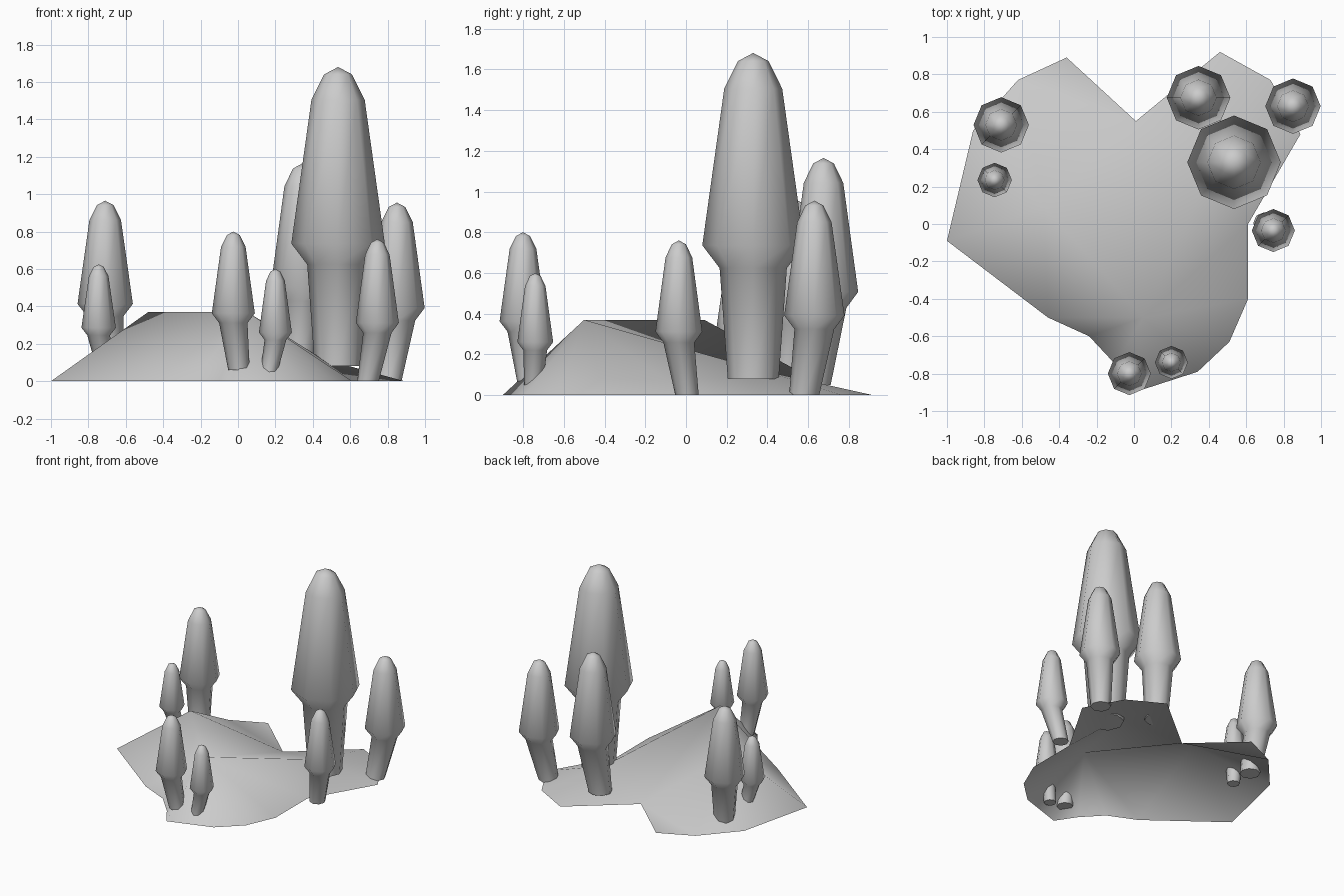
import bpy
import bmesh
import math
from mathutils import Vector
from mathutils.geometry import delaunay_2d_cdt

cube = bpy.data.objects.get("Cube")
if cube:
    bpy.data.objects.remove(cube, do_unlink=True)

GREY = (0.6, 0.6, 0.6, 1)
mat = bpy.data.materials.new("plain_grey")
mat.use_nodes = True
mat.diffuse_color = GREY
mat.node_tree.nodes["Principled BSDF"].inputs["Base Color"].default_value = GREY


def finish(name, bm):
    mesh = bpy.data.meshes.new(name)
    bm.to_mesh(mesh)
    bm.free()
    mesh.materials.append(mat)
    mesh.shade_smooth()
    obj = bpy.data.objects.new(name, mesh)
    bpy.context.collection.objects.link(obj)
    return obj


# Tree: eight-sided lathe, the trunk leaning away from an upright crown
# Profile rows: height fraction, radius fraction
PROFILE = [(0, .5), (.34, .66), (.41, 1), (.89, .57), (.975, .3)]
SIDES = 8


def tree(name, x, y, radius, bottom, top, lean_x=0, lean_y=0):
    bm = bmesh.new()
    height = top - bottom
    rings = []
    for h, r in PROFILE:
        lean = max(0, 1 - h / PROFILE[1][0])
        ring = []
        for i in range(SIDES):
            a = math.tau * i / SIDES
            ring.append(bm.verts.new((x + lean * lean_x + r * radius * math.cos(a),
                                      y + lean * lean_y + r * radius * math.sin(a),
                                      bottom + h * height)))
        rings.append(ring)
    for low, high in zip(rings, rings[1:]):
        for i in range(SIDES):
            j = (i + 1) % SIDES
            bm.faces.new((low[i], low[j], high[j], high[i]))
    tip = bm.verts.new((x, y, top))
    for i in range(SIDES):
        bm.faces.new((rings[-1][i], rings[-1][(i + 1) % SIDES], tip))
    bm.faces.new(reversed(rings[0])).smooth = False
    obj = finish(name, bm)
    for poly in obj.data.polygons:
        poly.use_smooth = len(poly.vertices) < SIDES


tree("tall_tree", .535, .33, .25, .08, 1.68)
tree("back_tree", .345, .675, .17, .05, 1.165, -.03, -.05)
tree("back_left_tree", .85, .63, .148, 0, .955, -.05, -.05)
tree("left_tree", .745, -.035, .115, 0, .76, -.05, .04)
tree("front_tree", -.025, -.8, .115, .06, .8, .03, .03)
tree("small_front_tree", .2, -.74, .088, .025, .6, -.04, -.01)
tree("right_tree", -.71, .53, .148, .03, .965, .03, -.04)
tree("small_right_tree", -.745, .235, .092, .05, .625, .04, .04)

# Ground: heart-shaped sheet rising to a ridge
OUTLINE = [(-1, -.09), (-.46, -.5), (-.24, -.6), (-.1, -.75), (0, -.9),
           (.34, -.79), (.51, -.63), (.61, -.4), (.61, 0), (.89, .48),
           (.73, .77), (.46, .92), (.01, .55), (-.36, .89), (-.62, .77),
           (-.86, .5)]
PEAKS = [(-.48, .09, .37), (.05, -.5, .37), (.45, .38, .12)]
n = len(OUTLINE)
points = [Vector(p) for p in OUTLINE] + [Vector(p[:2]) for p in PEAKS]
edges = [(i, (i + 1) % n) for i in range(n)] + [(n, n + 1)]
flat, _, faces, origins, _, _ = delaunay_2d_cdt(points, edges, [list(range(n))], 1, 1e-5)
bm = bmesh.new()
verts = []
for p, source in zip(flat, origins):
    k = source[0] if source else 0
    verts.append(bm.verts.new((p.x, p.y, PEAKS[k - n][2] if k >= n else 0)))
for f in faces:
    bm.faces.new([verts[i] for i in f])
for f in bm.faces:
    f.normal_update()
    if f.normal.z < 0:
        f.normal_flip()
finish("hill_ground", bm)
